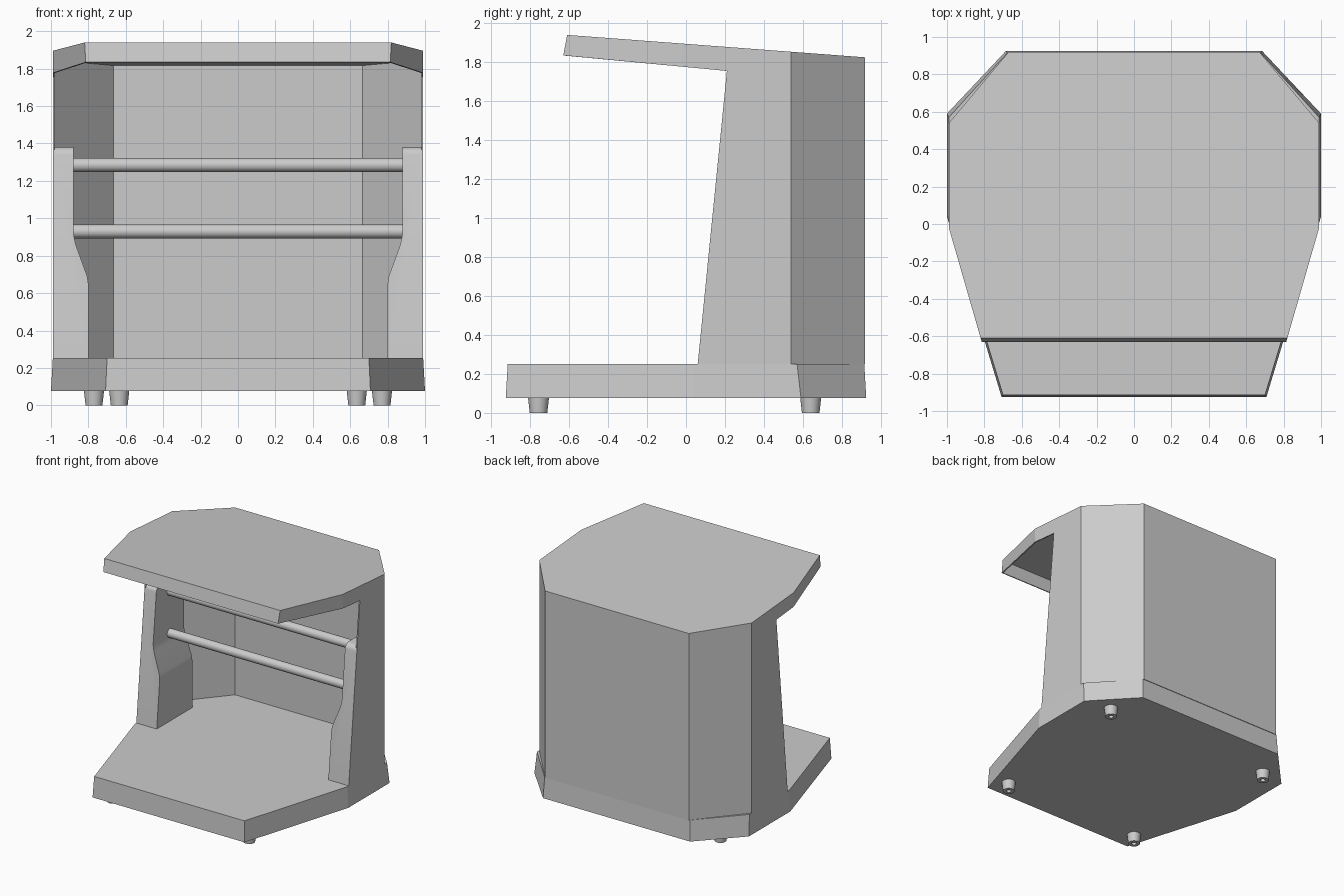
import bpy, bmesh
from math import pi
from mathutils import Matrix

if "Cube" in bpy.data.objects:
    bpy.data.objects.remove(bpy.data.objects["Cube"])


def finish(bm, name, smooth=False):
    bmesh.ops.recalc_face_normals(bm, faces=bm.faces)
    me = bpy.data.meshes.new(name)
    bm.to_mesh(me)
    bm.free()
    ob = bpy.data.objects.new(name, me)
    bpy.context.collection.objects.link(ob)
    if smooth:
        bpy.ops.object.select_all(action='DESELECT')
        ob.select_set(True)
        bpy.context.view_layer.objects.active = ob
        bpy.ops.object.shade_smooth_by_angle(angle=0.6)
    return ob


def loft(bm, a, b):
    """Closed solid between two matching outlines."""
    va, vb = [bm.verts.new(p) for p in a], [bm.verts.new(p) for p in b]
    bm.faces.new(va)
    bm.faces.new(vb)
    n = len(a)
    for i in range(n):
        j = (i + 1) % n
        bm.faces.new((va[i], va[j], vb[j], vb[i]))
    return va, vb


def mirrored(half, z):
    """Full symmetric plan outline from its right half."""
    return [(x, y, z) for x, y in half] + [(-x, y, z) for x, y in reversed(half)]


# Base plate, slightly wider at the bottom
bm = bmesh.new()
loft(bm, mirrored([(.708, -.925), (1, .04), (1, .59), (.685, .925)], .077),
     mirrored([(.70, -.915), (.99, .04), (.99, .57), (.677, .915)], .252))
finish(bm, "base_plate")

# Thin hood: back, angled corners, sides, sloping roof and front lip
def roof_z(y):
    return 1.94 - .0752 * (y + .61)

bm = bmesh.new()
sides = []
for s in (1, -1):
    pts = dict(lip_top=(.82, -.61, 1.94), lip_low=(.814, -.63, 1.835),
               mid_top=(.99, -.02, roof_z(-.02)), mid_low=(.99, -.02, 1.777),
               arch=(.99, .21, 1.755), foot=(.99, .06, .25),
               side_low=(.99, .54, .25), side_top=(.99, .54, roof_z(.54)),
               back_low=(.67, .92, .25), back_top=(.67, .92, roof_z(.92)))
    v = {k: bm.verts.new((s * p[0], p[1], p[2])) for k, p in pts.items()}
    sides.append(v)
    for keys in (("lip_top", "lip_low", "mid_low", "mid_top"),
                 ("mid_top", "mid_low", "arch", "foot", "side_low", "side_top"),
                 ("side_top", "side_low", "back_low", "back_top")):
        bm.faces.new([v[k] for k in keys])
r, l = sides
bm.faces.new((r["lip_top"], r["lip_low"], l["lip_low"], l["lip_top"]))
bm.faces.new((r["back_top"], r["back_low"], l["back_low"], l["back_top"]))
roof = ("lip_top", "mid_top", "side_top", "back_top")
bm.faces.new([r[k] for k in roof] + [l[k] for k in reversed(roof)])
hood = finish(bm, "hood_shell")
mod = hood.modifiers.new("thickness", 'SOLIDIFY')
mod.thickness = .01
mod.offset = -1
mod.use_even_offset = True

# Side cheeks that carry the rods, front face leaning with the hood edge
profile = [(.982, .25), (.80, .25), (.80, .65), (.806, .69),
           (.868, .86), (.88, .92), (.88, 1.38), (.982, 1.38)]
for s, side in ((1, "right"), (-1, "left")):
    bm = bmesh.new()
    front, back = loft(bm, [(s * x, .06 + .0997 * (z - .25), z) for x, z in profile],
                       [(s * x, .535, z) for x, z in profile])
    edge = bm.edges.get((front[6], front[7]))
    bmesh.ops.bevel(bm, geom=[edge], offset=.04, segments=5, profile=.5, affect='EDGES')
    finish(bm, side + "_cheek", True)

# Cross rods
for z, name in ((1.285, "upper_rod"), (.93, "lower_rod")):
    bm = bmesh.new()
    bmesh.ops.create_cone(bm, cap_ends=True, segments=32, radius1=.037, radius2=.037, depth=1.78,
                          matrix=Matrix.Translation((0, .35, z)) @ Matrix.Rotation(pi / 2, 4, 'Y'))
    finish(bm, name, True)

# Tapered feet with a screw hole underneath
for x, y, name in ((.635, -.757, "front_foot"), (.77, .64, "back_foot")):
    for s in (1, -1):
        bm = bmesh.new()
        bmesh.ops.create_cone(bm, cap_ends=True, segments=32, radius1=.045, radius2=.054,
                              depth=.08, matrix=Matrix.Translation((s * x, y, .04)))
        bm.faces.ensure_lookup_table()
        bottom = min(bm.faces, key=lambda f: f.calc_center_median().z)
        bmesh.ops.inset_region(bm, faces=[bottom], thickness=.026)
        hole = bmesh.ops.extrude_discrete_faces(bm, faces=[bottom])["faces"]
        bmesh.ops.translate(bm, verts=hole[0].verts, vec=(0, 0, .03))
        finish(bm, name, True)
